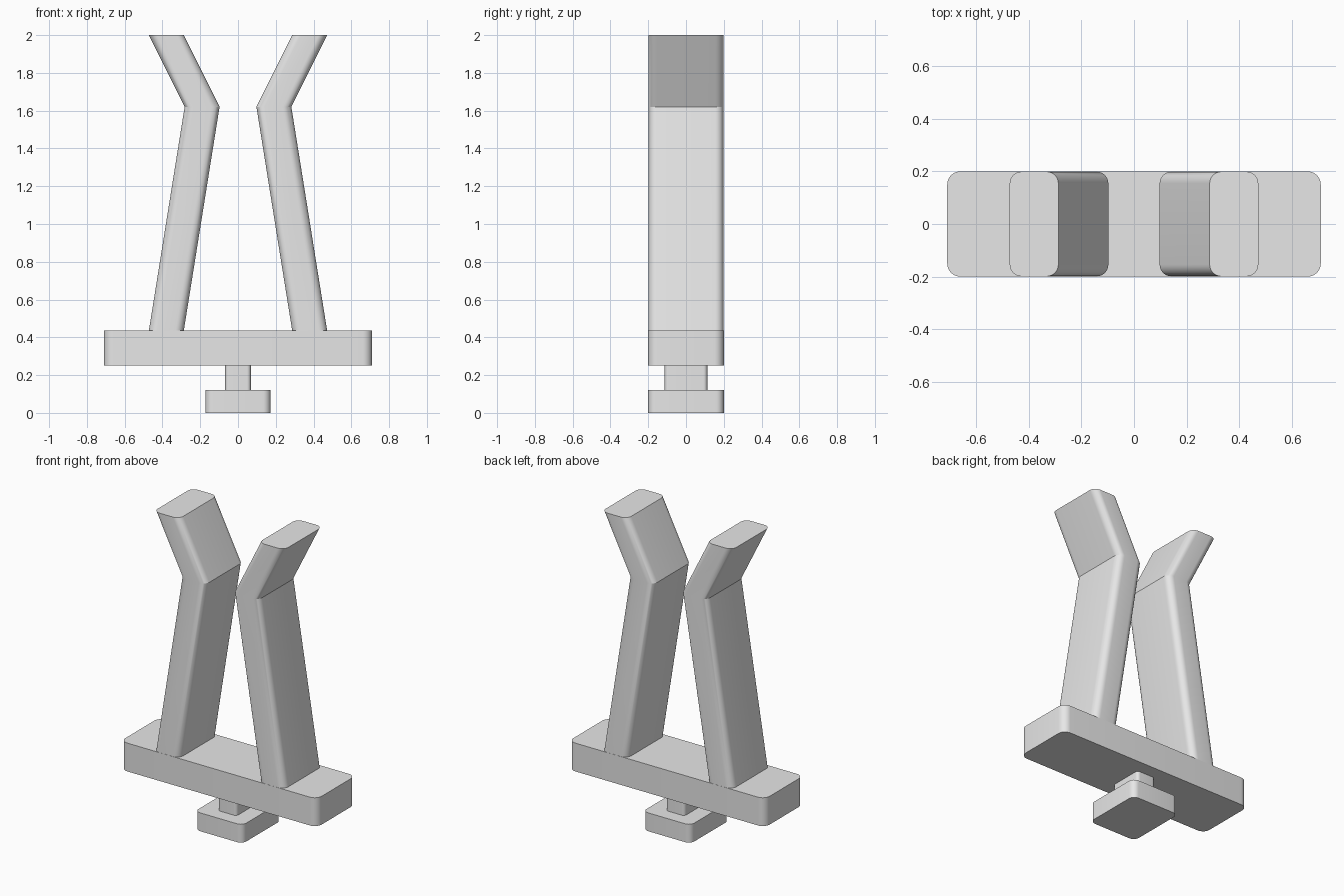
import bpy, bmesh
from math import pi, cos, sin, radians

cube = bpy.data.objects.get("Cube")
if cube:
    bpy.data.objects.remove(cube, do_unlink=True)

grey = bpy.data.materials.new("light grey")
grey.use_nodes = True
colour = (0.8, 0.8, 0.8, 1)
grey.diffuse_color = colour
grey.node_tree.nodes["Principled BSDF"].inputs["Base Color"].default_value = colour


def rounded_outline(width, depth, radius, steps=8):
    """Counter-clockwise rectangle with rounded corners."""
    points = []
    corners = [(1, 1), (-1, 1), (-1, -1), (1, -1)]
    for i, (sx, sy) in enumerate(corners):
        for k in range(steps + 1):
            a = (i + k / steps) * pi / 2
            points.append((sx * (width / 2 - radius) + radius * cos(a),
                           sy * (depth / 2 - radius) + radius * sin(a)))
    return points


def loft(name, outline, path):
    """Sweep a level outline through (x, z) stations, keeping it level."""
    bm = bmesh.new()
    rings = [[bm.verts.new((x + px, py, z)) for px, py in outline] for x, z in path]
    n = len(outline)
    for low, high in zip(rings, rings[1:]):
        for i in range(n):
            j = (i + 1) % n
            bm.faces.new((low[i], low[j], high[j], high[i]))
    bm.faces.new(rings[0][::-1])
    bm.faces.new(rings[-1])
    bmesh.ops.recalc_face_normals(bm, faces=bm.faces)
    mesh = bpy.data.meshes.new(name)
    bm.to_mesh(mesh)
    bm.free()
    mesh.materials.append(grey)
    obj = bpy.data.objects.new(name, mesh)
    bpy.context.collection.objects.link(obj)
    bpy.ops.object.select_all(action="DESELECT")
    obj.select_set(True)
    bpy.context.view_layer.objects.active = obj
    bpy.ops.object.shade_smooth_by_angle(angle=radians(20))
    return obj


# Foot, stem and crossbar
loft("foot", rounded_outline(0.345, 0.4, 0.04), [(0, 0), (0, 0.12)])
loft("stem", rounded_outline(0.135, 0.225, 0.02), [(0, 0.12), (0, 0.25)])
loft("crossbar", rounded_outline(1.42, 0.4, 0.05), [(0, 0.25), (0, 0.435)])

# Mirrored arms: lean inwards, then flare out at the top
arm_outline = rounded_outline(0.185, 0.398, 0.045)
for name, side in (("left_arm", 1), ("right_arm", -1)):
    loft(name, arm_outline, [(side * 0.38, 0.432), (side * 0.19, 1.62), (side * 0.38, 2)])
